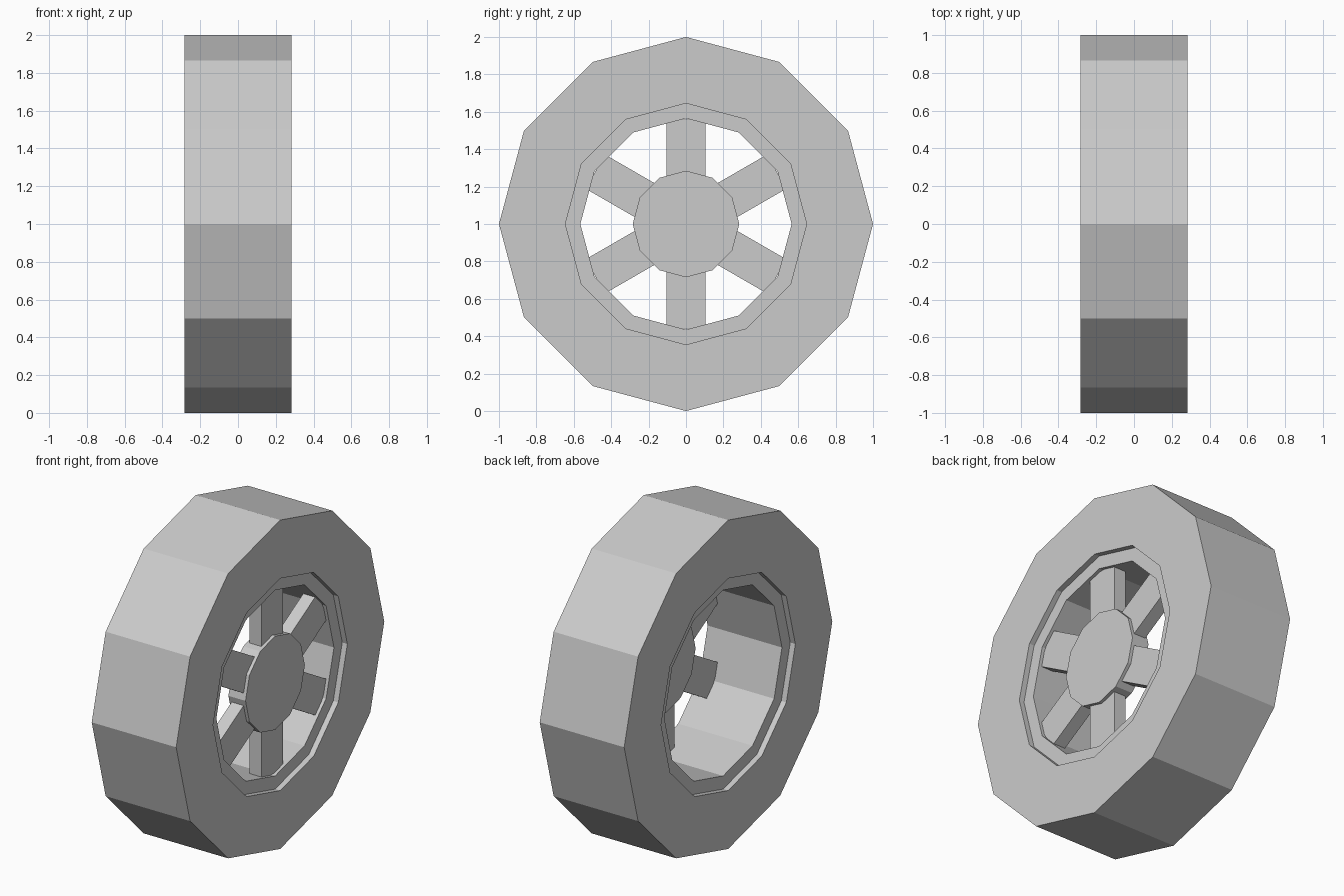
import bpy, bmesh
from math import sin, cos, pi
from mathutils import Matrix

SIDES = 12
CENTRE_Z = 1.0

if "Cube" in bpy.data.objects:
    bpy.data.objects.remove(bpy.data.objects["Cube"])

grey = bpy.data.materials.new("plain grey")
grey.use_nodes = True
grey.diffuse_color = (0.6, 0.6, 0.6, 1)
grey.node_tree.nodes["Principled BSDF"].inputs["Base Color"].default_value = grey.diffuse_color


def finish(name, bm):
    """Turn a bmesh built around the axle into a flat-shaded object."""
    bmesh.ops.recalc_face_normals(bm, faces=bm.faces)
    mesh = bpy.data.meshes.new(name)
    bm.to_mesh(mesh)
    bm.free()
    mesh.materials.append(grey)
    obj = bpy.data.objects.new(name, mesh)
    obj.location.z = CENTRE_Z
    bpy.context.collection.objects.link(obj)
    return obj


def loop(bm, radius, x):
    """Twelve-sided loop about the x axis, one corner at the top."""
    angles = [2 * pi * i / SIDES for i in range(SIDES)]
    return [bm.verts.new((x, radius * sin(a), radius * cos(a))) for a in angles]


def bridge(bm, a, b):
    for i in range(SIDES):
        j = (i + 1) % SIDES
        bm.faces.new((a[i], a[j], b[j], b[i]))


def ring(name, outer, inner, half_width):
    bm = bmesh.new()
    profile = [(outer, -half_width), (outer, half_width),
               (inner, half_width), (inner, -half_width)]
    loops = [loop(bm, r, x) for r, x in profile]
    for k in range(4):
        bridge(bm, loops[k], loops[(k + 1) % 4])
    return finish(name, bm)


def disc(name, radius, x0, x1):
    bm = bmesh.new()
    back, front = loop(bm, radius, x0), loop(bm, radius, x1)
    bridge(bm, back, front)
    bm.faces.new(back)
    bm.faces.new(front)
    return finish(name, bm)


def spoke(name, angle, x0, x1, width, r0, r1):
    bm = bmesh.new()
    bmesh.ops.create_cube(bm, size=1)
    place = (Matrix.Rotation(angle, 4, 'X')
             @ Matrix.Translation(((x0 + x1) / 2, 0, (r0 + r1) / 2))
             @ Matrix.Diagonal((x1 - x0, width, r1 - r0, 1)))
    bm.transform(place)
    return finish(name, bm)


# Tyre and the slightly recessed rim inside it
ring("tyre", 1.0, 0.645, 0.284)
ring("rim", 0.645, 0.565, 0.25)

# Hub and six spokes, set towards the outer (+x) side
disc("hub", 0.285, 0.135, 0.25)
for n in range(6):
    spoke(f"spoke_{n + 1}", n * pi / 3, 0.15, 0.23, 0.21, 0.2, 0.56)
